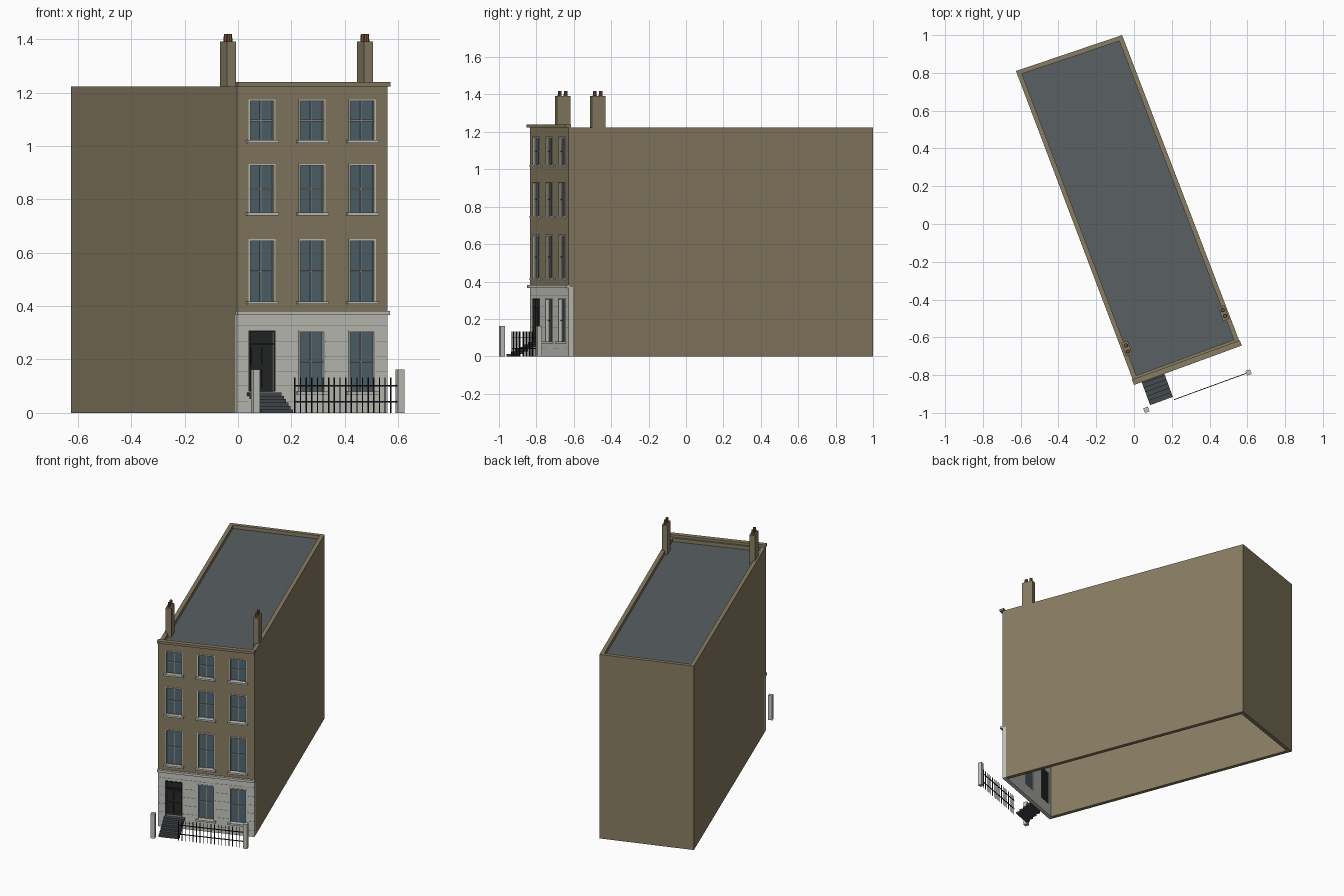
import bpy, bmesh, math
from mathutils import Vector

if "Cube" in bpy.data.objects:
    bpy.data.objects.remove(bpy.data.objects["Cube"])

# Facade frame: s runs along the front, o points outward, z is up
ANG = math.radians(20.07)
U = Vector((math.cos(ANG), math.sin(ANG), 0))
N = Vector((math.sin(ANG), -math.cos(ANG), 0))
FL = Vector((-0.003, -0.834, 0))
BL = Vector((-0.625, 0.810, 0))
BR = Vector((-0.063, 1.000, 0))
W, T, TOP, BAND = 0.60, 0.025, 1.223, 0.37


def P(s, o, z=0.0):
    return FL + U * s + N * o + Vector((0, 0, z))


def material(name, r, g, b):
    m = bpy.data.materials.new(name)
    m.diffuse_color = (r, g, b, 1)
    m.use_nodes = True
    m.node_tree.nodes["Principled BSDF"].inputs["Base Color"].default_value = m.diffuse_color
    return m


BRICK = material("brick", 0.25, 0.205, 0.125)
STUCCO = material("stucco", 0.56, 0.56, 0.52)
GLASS = material("glass", 0.085, 0.13, 0.16)
SLATE = material("slate", 0.10, 0.115, 0.125)
DARK = material("door_paint", 0.018, 0.022, 0.02)
STONE = material("dark_stone", 0.06, 0.07, 0.075)
IRON = material("iron", 0.01, 0.01, 0.012)
CLAY = material("clay", 0.20, 0.085, 0.045)
JOINT = material("joint", 0.25, 0.25, 0.23)


def finish(name, bm, mat):
    bmesh.ops.recalc_face_normals(bm, faces=bm.faces)
    me = bpy.data.meshes.new(name)
    bm.to_mesh(me)
    bm.free()
    me.materials.append(mat)
    ob = bpy.data.objects.new(name, me)
    bpy.context.collection.objects.link(ob)
    return ob


def prism(name, pts, z0, z1, mat):
    bm = bmesh.new()
    f = bm.faces.new([bm.verts.new((p.x, p.y, z0)) for p in pts])
    r = bmesh.ops.extrude_face_region(bm, geom=[f], use_keep_orig=True)
    vs = [e for e in r["geom"] if isinstance(e, bmesh.types.BMVert)]
    bmesh.ops.translate(bm, verts=vs, vec=(0, 0, z1 - z0))
    return finish(name, bm, mat)


def boxes(name, items, mat):
    # each item: s0, s1, o0, o1, z0, z1
    bm = bmesh.new()
    for s0, s1, o0, o1, z0, z1 in items:
        vs = bmesh.ops.create_cube(bm, size=1)["verts"]
        for v in vs:
            v.co = P(s1 if v.co.x > 0 else s0, o1 if v.co.y > 0 else o0,
                     z1 if v.co.z > 0 else z0)
    return finish(name, bm, mat)


def pierced_wall(name, z0, z1, holes, mat):
    # grid of cells with the openings left out, then thickened
    ss = sorted({0, W} | {h[0] for h in holes} | {h[1] for h in holes})
    zs = sorted({z0, z1} | {h[2] for h in holes} | {h[3] for h in holes})
    bm = bmesh.new()
    g = {(s, z): bm.verts.new(P(s, 0, z)) for s in ss for z in zs}
    for a, b in zip(ss, ss[1:]):
        for c, d in zip(zs, zs[1:]):
            m, n = (a + b) / 2, (c + d) / 2
            if not any(h[0] < m < h[1] and h[2] < n < h[3] for h in holes):
                bm.faces.new([g[a, c], g[b, c], g[b, d], g[a, d]])
    r = bmesh.ops.extrude_face_region(bm, geom=bm.faces[:], use_keep_orig=True)
    vs = [e for e in r["geom"] if isinstance(e, bmesh.types.BMVert)]
    bmesh.ops.translate(bm, verts=vs, vec=-N * T)
    return finish(name, bm, mat)


# Openings: bay centres, half width, and bottom/top of each storey
BAYS, HW, EDGE = (0.098, 0.298, 0.498), 0.047, 0.0065
ROWS = ((0.418, 0.644), (0.751, 0.926), (1.022, 1.168))
GROUND = (0.08, 0.303)


def hole(c, r):
    return (round(c - HW, 4), round(c + HW, 4), r[0], r[1])


upper = [hole(c, r) for r in ROWS for c in BAYS]
lower = [hole(c, GROUND) for c in BAYS]
windows = upper + lower[1:]

# Shell: side and back walls, pierced front walls, recessed roof
V = -N
BLi, BRi = BL + (U - V) * T, BR - (U + V) * T
prism("side_and_back_walls", [P(0, -T), BL, BR, P(W, -T), P(W - T, -T), BRi, BLi, P(T, -T)],
      0, TOP, BRICK)
pierced_wall("front_brick_wall", BAND, TOP, upper, BRICK)
pierced_wall("ground_floor_stucco", 0, BAND, lower, STUCCO)
prism("roof", [P(T, -T), P(W - T, -T), BRi, BLi], 1.185, 1.2, SLATE)

# Cornice and string course
boxes("cornice", [(-0.004, W + 0.004, -0.012, 0.018, TOP, 1.239)], BRICK)
boxes("string_course", [(-0.004, W + 0.004, -0.005, 0.016, 0.366, 0.381)], STUCCO)

# Stucco joint lines on the piers
joints = []
piers = ((0, 0.043), (0.153, 0.243), (0.353, 0.443), (0.553, W))
for z in (0.04, 0.1, 0.155, 0.21, 0.265):
    joints += [(a, b, -0.001, 0.0006, z, z + 0.002) for a, b in piers]
joints.append((0, W, -0.001, 0.0006, 0.325, 0.327))
boxes("stucco_joints", joints, JOINT)

# Windows: glass, surrounds, sash bars, sills
glass, trim, bars, sills = [], [], [], []
for a, b, c, d in windows:
    m, h = (a + b) / 2, (c + d) / 2
    glass.append((a, b, -0.02, -0.016, c, d))
    trim += [(a - EDGE, a, 0, 0.004, c, d + EDGE), (b, b + EDGE, 0, 0.004, c, d + EDGE),
             (a, b, 0, 0.004, d, d + EDGE)]
    bars += [(m - 0.0025, m + 0.0025, -0.016, -0.011, c, d),
             (a, b, -0.016, -0.010, h - 0.003, h + 0.003)]
    sills.append((m - 0.062, m + 0.062, -0.012, 0.017, c - 0.011, c))
boxes("window_glass", glass, GLASS)
boxes("window_surrounds", trim, STUCCO)
boxes("sash_bars", bars, JOINT)
boxes("window_sills", sills, STUCCO)

# Front door with frame and panels
a, b, c, d = lower[0]
boxes("front_door", [(a, b, -0.02, -0.014, c, d)], DARK)
boxes("door_frame", [(a - EDGE, a, -0.014, 0.003, c, d + EDGE), (b, b + EDGE, -0.014, 0.003, c, d + EDGE),
                     (a, b, -0.014, 0.003, d, d + EDGE), (a, b, -0.014, -0.006, 0.255, 0.262)], DARK)
boxes("door_panels", [(a + x, a + x + 0.034, -0.014, -0.010, z0, z1)
                      for x in (0.009, 0.051) for z0, z1 in ((0.095, 0.165), (0.18, 0.245))], DARK)

# Entrance steps
n, run, rise = 6, 0.0243, 0.0128
boxes("entrance_steps", [(0.04, 0.168, i * run, (i + 1) * run + 0.002,
                          (n - i - 1) * rise, (n - i) * rise) for i in range(n)], STONE)

# Gate posts and railings
LINE = 0.164
boxes("gate_posts", [(s - 0.013, s + 0.013, LINE - 0.013, LINE + 0.013, 0, 0.163)
                     for s in (0.013, 0.589)], STUCCO)
boxes("rails", [(0.168, 0.578, LINE - 0.002, LINE + 0.002, z - 0.0025, z + 0.0025)
                for z in (0.042, 0.102)], IRON)
boxes("railing_bars", [(s - 0.0018, s + 0.0018, LINE - 0.0018, LINE + 0.0018, 0, 0.133)
                       for s in (0.17 + 0.0225 * i for i in range(18))], IRON)

# Chimneys and pots
CH = 0.176
boxes("chimneys", [(s - 0.0175, s + 0.0175, -CH - 0.038, -CH + 0.038, 1.19, 1.391)
                   for s in (0.0275, 0.5735)], BRICK)
bm = bmesh.new()
for s in (0.0275, 0.5735):
    for k in (-0.017, 0.017):
        vs = bmesh.ops.create_cone(bm, cap_ends=True, segments=8, radius1=0.011,
                                   radius2=0.0095, depth=0.03)["verts"]
        bmesh.ops.translate(bm, verts=vs, vec=P(s, -CH + k, 1.404))
finish("chimney_pots", bm, CLAY)
